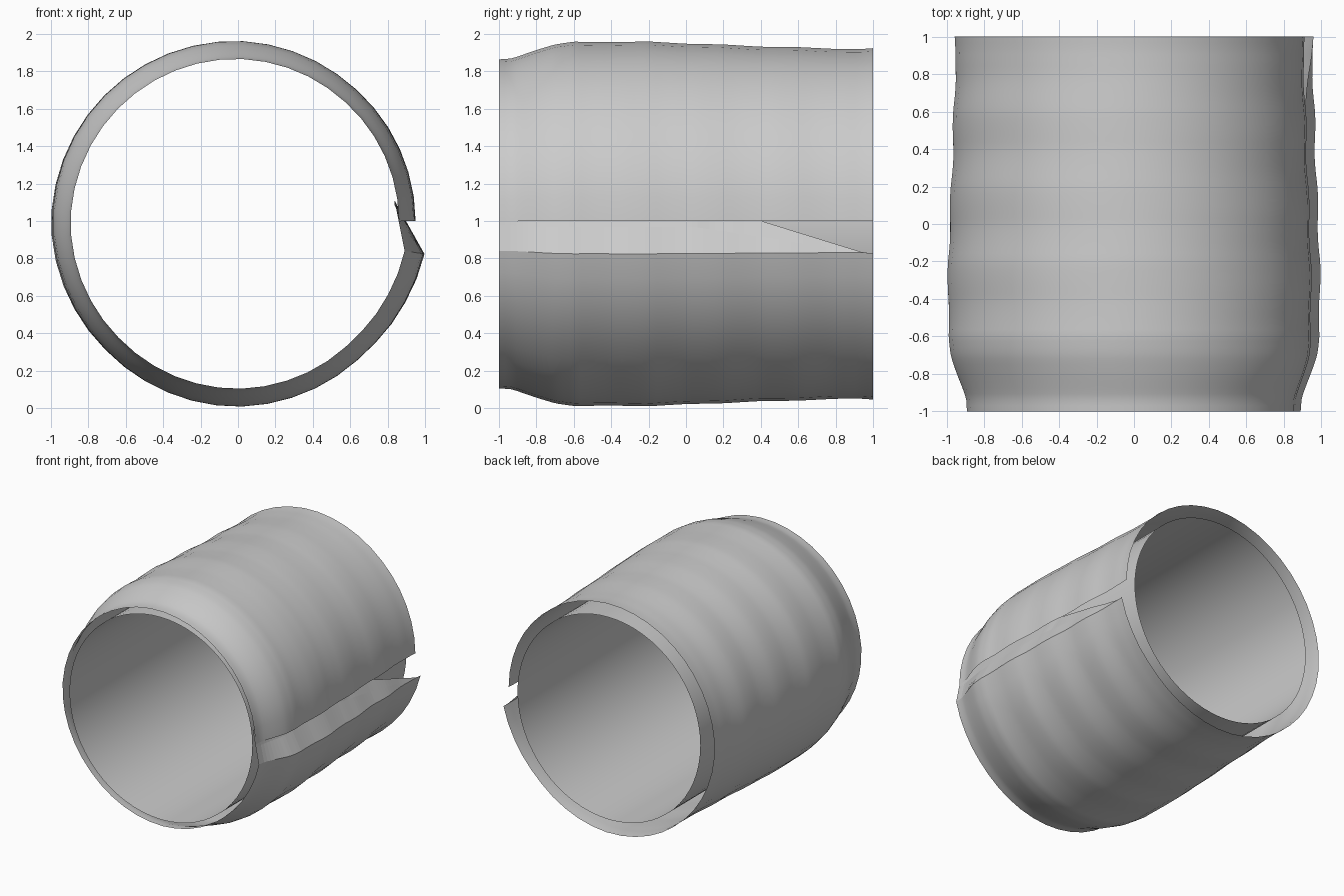
import bpy, bmesh, math

cube = bpy.data.objects.get("Cube")
if cube:
    bpy.data.objects.remove(cube, do_unlink=True)

grey = bpy.data.materials.new("soft grey")
grey.use_nodes = True
colour = (0.6, 0.6, 0.6, 1)
grey.diffuse_color = colour
grey.node_tree.nodes["Principled BSDF"].inputs["Base Color"].default_value = colour

CENTRE_Z = 0.985
LINER_RADIUS = 0.83
ROWS = 64
SHEET_START, SHEET_END = 0.9, 350.8

# Bulging sheet radius along the length, and its drift around the wrap
PROFILE = [(-1, .88), (-.93, .885), (-.8, .93), (-.7, .96), (-.6, .975), (-.4, .972),
           (-.2, .976), (0, .964), (.2, .96), (.4, .948), (.6, .946), (.8, .936),
           (.93, .935), (1, .94)]
DRIFT = [(0, -.03), (50, -.02), (90, 0), (140, .012), (180, .02), (225, 0),
         (270, 0), (315, -.012), (335, .008), (351, .03)]


def interpolate(table, t):
    for (a, u), (b, v) in zip(table, table[1:]):
        if t <= b:
            return u + (v - u) * (t - a) / (b - a)
    return table[-1][1]


def around(radius, degrees, y):
    a = math.radians(degrees)
    return (radius * math.cos(a), y, CENTRE_Z + radius * math.sin(a))


def sheet_point(degrees, y):
    ripple = 0.004 * math.sin(15 * y + math.sin(math.radians(2 * degrees)))
    ripple *= min(1, 4 * (1 - abs(y))) * abs(math.cos(math.radians(degrees)))
    return around(interpolate(PROFILE, y) + interpolate(DRIFT, degrees) * (0.7 + 0.3 * min(1, 2 * (y + 1)))
                  + ripple, degrees, y)


def grid_object(name, point, columns, rows, smooth=True):
    bm = bmesh.new()
    grid = [[bm.verts.new(point(i / columns, -1 + 2 * j / rows)) for i in range(columns + 1)]
            for j in range(rows + 1)]
    for low, high in zip(grid, grid[1:]):
        for i in range(columns):
            bm.faces.new((low[i], low[i + 1], high[i + 1], high[i]))
    bmesh.ops.remove_doubles(bm, verts=bm.verts, dist=1e-5)
    bmesh.ops.recalc_face_normals(bm, faces=bm.faces)
    # Turn the faces away from the tube axis
    if sum(f.normal.x * f.calc_center_median().x + f.normal.z * (f.calc_center_median().z - CENTRE_Z)
           for f in bm.faces) < 0:
        bmesh.ops.reverse_faces(bm, faces=bm.faces)
    mesh = bpy.data.meshes.new(name)
    bm.to_mesh(mesh)
    bm.free()
    mesh.materials.append(grey)
    for face in mesh.polygons:
        face.use_smooth = smooth
    obj = bpy.data.objects.new(name, mesh)
    bpy.context.collection.objects.link(obj)
    return obj


# Thin outer wrap, open along one side
grid_object("outer_wrap",
            lambda u, y: sheet_point(SHEET_START + u * (SHEET_END - SHEET_START), y), 44, ROWS)

# Straight inner tube, open at both ends
grid_object("inner_liner", lambda u, y: around(LINER_RADIUS, 360 * u, y), 64, 1)


# Tucked flap running from the lower wrap edge up behind the upper edge, tapering at the back
def flap_point(u, y):
    start = sheet_point(SHEET_END, y)
    top = max(start[2], min(1.11, 0.995 - 0.31 * (y - 0.42)))
    rise = (top - start[2]) / 0.27
    end_x = start[0] + (0.835 - start[0]) * min(1, rise * 1.05)
    return (start[0] + (end_x - start[0]) * u, y, start[2] + (top - start[2]) * u)


grid_object("tucked_flap", flap_point, 2, ROWS, smooth=False)
